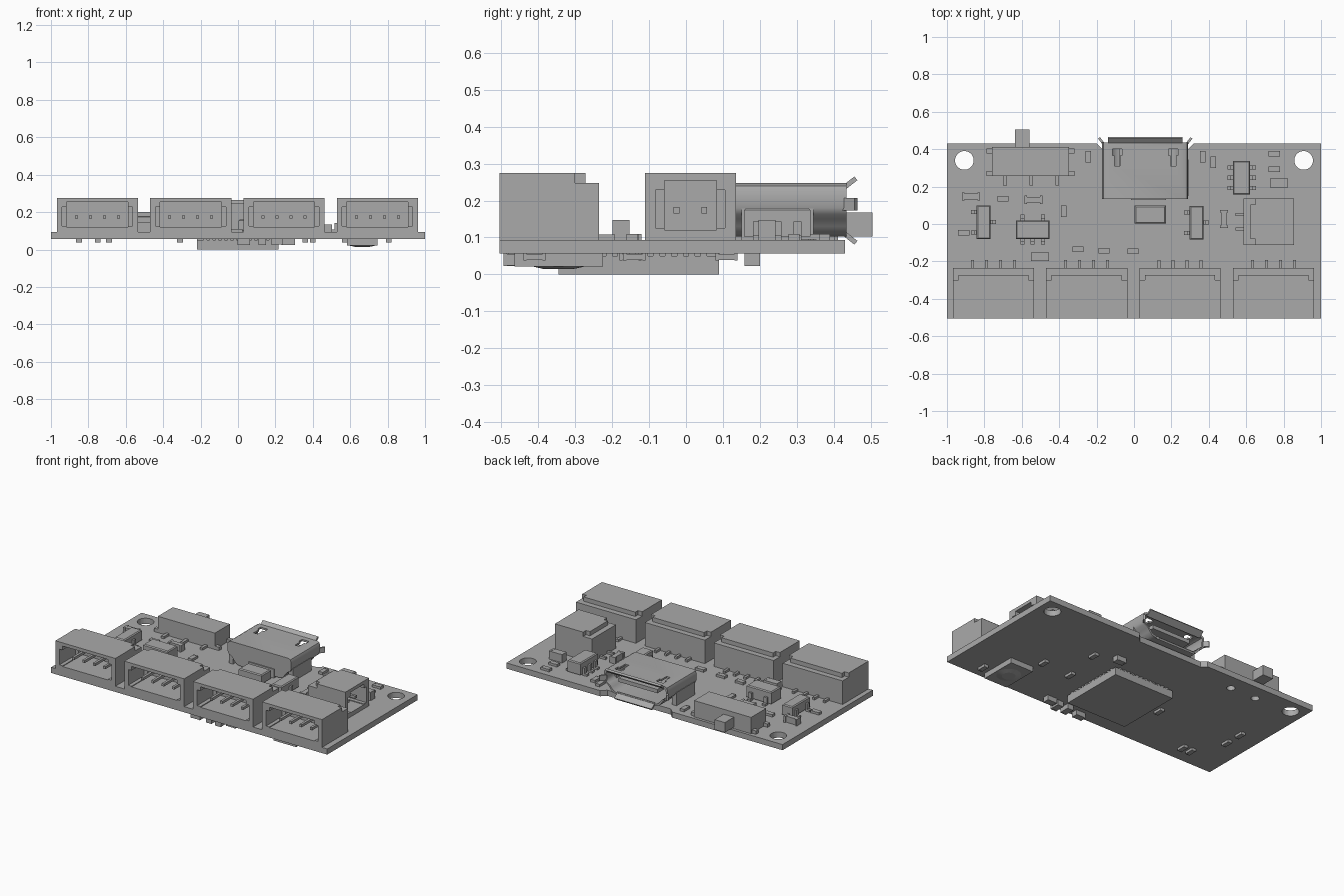
import bpy, bmesh, math
from mathutils import Matrix, Vector

if "Cube" in bpy.data.objects:
    bpy.data.objects.remove(bpy.data.objects["Cube"], do_unlink=True)

grey = bpy.data.materials.new("plain_grey")
grey.use_nodes = True
GREY = (0.4, 0.4, 0.4, 1)
grey.diffuse_color = GREY
next(n for n in grey.node_tree.nodes if n.type == "BSDF_PRINCIPLED").inputs["Base Color"].default_value = GREY

TOP, BOTTOM = 0.093, 0.056   # board faces


def finish(name, bm):
    bmesh.ops.recalc_face_normals(bm, faces=bm.faces)
    mesh = bpy.data.meshes.new(name)
    bm.to_mesh(mesh)
    bm.free()
    mesh.materials.append(grey)
    ob = bpy.data.objects.new(name, mesh)
    bpy.context.collection.objects.link(ob)
    return ob


def boxes(name, spans):
    """One object from boxes, each ((x0, x1), (y0, y1), (z0, z1))."""
    bm = bmesh.new()
    for span in spans:
        mid = Vector([(a + b) / 2 for a, b in span])
        size = Vector([b - a for a, b in span])
        bmesh.ops.create_cube(bm, size=1, matrix=Matrix.Translation(mid) @ Matrix.Diagonal(size).to_4x4())
    return finish(name, bm)


def prism(name, points, axis, a, b):
    """Extrude a 2D profile along y or z from a to b."""
    place = (lambda u, v: (u, a, v)) if axis == "y" else (lambda u, v: (u, v, a))
    bm = bmesh.new()
    face = bm.faces.new([bm.verts.new(place(u, v)) for u, v in points])
    out = bmesh.ops.extrude_face_region(bm, geom=[face])
    move = (0, b - a, 0) if axis == "y" else (0, 0, b - a)
    bmesh.ops.translate(bm, vec=move, verts=[v for v in out["geom"] if isinstance(v, bmesh.types.BMVert)])
    return finish(name, bm)


def cut(ob, *cutters):
    bpy.context.view_layer.objects.active = ob
    for c in cutters:
        mod = ob.modifiers.new("cut", "BOOLEAN")
        mod.operation, mod.object, mod.solver = "DIFFERENCE", c, "EXACT"
        bpy.ops.object.modifier_apply(modifier=mod.name)
        bpy.data.objects.remove(c, do_unlink=True)


def place(ob, x, y, turn=0):
    ob.data.transform(Matrix.Translation((x, y, 0)) @ Matrix.Rotation(math.radians(turn), 4, "Z"))


def circle(x, y, r, n=32):
    return [(x + r * math.cos(2 * math.pi * i / n), y + r * math.sin(2 * math.pi * i / n)) for i in range(n)]


# Circuit board with a recess behind the power socket
USB = 0.06
board = prism("circuit_board", [(-1, -0.505), (1, -0.505), (1, 0.43), (USB + 0.26, 0.43), (USB + 0.23, 0.4),
                                (USB - 0.23, 0.4), (USB - 0.26, 0.43), (-1, 0.43)], "z", BOTTOM, TOP)
cut(board, *[prism("hole_cutter", circle(x, 0.34, 0.05), "z", 0, 0.2) for x in (-0.907, 0.907)],
    *[prism("peg_cutter", circle(x, 0.325, 0.025, 20), "z", 0, 0.2) for x in (-0.65, -0.465)])


# Cable sockets, opening towards -y before turning
def cable_socket(name, x, y, half, pins, turn=0):
    body = boxes(name, [((-half, half), (-0.135, 0.134), (TOP, 0.275))])
    inner = half - 0.053
    cutters = [((-1, 1), (0.098, 1), (0.247, 1)),
               ((-inner, inner), (-1, 0.07), (0.12, 0.254)),
               ((-inner - 0.024, inner + 0.024), (-1, 0.03), (0.125, 0.228))]
    for s in (-1, 1):
        cutters.append((tuple(sorted((s * (half - 0.03), s))), (0.07, 1), (0.247, 1)))
    cut(body, *[boxes("cutter", [c]) for c in cutters])
    xs = [(i - (pins - 1) / 2) * 0.075 for i in range(pins)]
    legs = boxes(name + "_pins", [((u - 0.008, u + 0.008), (-0.05, 0.178), (TOP, 0.108)) for u in xs]
                 + [((u - 0.008, u + 0.008), (-0.1, 0.08), (0.165, 0.182)) for u in xs])
    for ob in (body, legs):
        place(ob, x, y, turn)


for i in range(4):
    cable_socket(f"front_socket_{i + 1}", -0.752 + i * 0.499, -0.37, 0.217, 4)
cable_socket("side_socket", 0.72, 0.012, 0.123, 2, 90)


# Power socket: hollow shell with rounded lower corners
def shell_profile(inset):
    half = [(0.145, 0.103), (0.168, 0.11), (0.185, 0.13), (0.2, 0.15), (0.222, 0.163), (0.23, 0.18),
            (0.23, 0.226), (0.224, 0.24), (0.21, 0.247)]
    k = 1 - inset / 0.23
    half = [(x * k, 0.175 + (z - 0.175) * (1 - inset / 0.072)) for x, z in half]
    return [(USB + x, z) for x, z in half] + [(USB - x, z) for x, z in reversed(half)]


shell = prism("power_shell", shell_profile(0), "y", 0.135, 0.435)
cut(shell, prism("cutter", shell_profile(0.012), "y", 0.19, 0.6),
    *[boxes("cutter", [((USB + s * 0.15 - w, USB + s * 0.15 + w), (a, b), (0.21, 0.3))])
      for s in (-1, 1) for w, a, b in ((0.026, 0.365, 0.4), (0.014, 0.31, 0.366))])
bpy.ops.object.select_all(action="DESELECT")
shell.select_set(True)
bpy.context.view_layer.objects.active = shell
bpy.ops.object.shade_smooth_by_angle(angle=math.radians(40))
boxes("power_tongue", [((USB - 0.14, USB + 0.14), (0.18, 0.41), (0.175, 0.2))])
boxes("power_rear_tab", [((USB - 0.075, USB + 0.11), (0.128, 0.15), (TOP, 0.15))])
boxes("power_feet", [(tuple(sorted((USB + s * 0.2, USB + s * 0.232))), (0.15, 0.345), (TOP, 0.178)) for s in (-1, 1)])


# Flared lips around the mouth of the shell
def lip(name, width, x, z, turn):
    bm = bmesh.new()
    bmesh.ops.create_cube(bm, size=1, matrix=Matrix.Translation((x, 0.442, z)) @ Matrix.Rotation(turn, 4, "Y")
                          @ Matrix.Rotation(math.radians(38), 4, "X") @ Matrix.Diagonal((width, 0.046, 0.013, 1)))
    finish(name, bm)


lip("upper_lip", 0.4, USB, 0.246, 0)
lip("lower_lip", 0.27, USB, 0.1, math.pi)
lip("left_lip", 0.035, USB + 0.233, 0.19, math.pi / 2)
lip("right_lip", 0.035, USB - 0.233, 0.19, -math.pi / 2)

# Slide switch
boxes("slide_switch", [((-0.76, -0.347), (0.257, 0.412), (TOP, 0.2))])
boxes("switch_lever", [((-0.635, -0.56), (0.4, 0.505), (0.103, 0.168))])
boxes("switch_tabs", [((x - 0.017, x + 0.017), (y - 0.013, y + 0.013), (TOP, 0.115))
                      for x in (-0.772, -0.335) for y in (0.27, 0.39)]
      + [((x - 0.01, x + 0.01), (0.205, 0.26), (TOP, 0.108)) for x in (-0.69, -0.55, -0.41)])


# Leaded chips: long axis along y before turning
def chip(name, x, y, w, l, left, right, top, turn=0):
    body = boxes(name, [((-w, w), (-l, l), (0.103, top))])
    bm = bmesh.new()
    bm.from_mesh(body.data)
    rim = [e for e in bm.edges if all(v.co.z > top - 0.001 for v in e.verts)]
    bmesh.ops.bevel(bm, geom=rim, offset=0.006, segments=1, affect="EDGES")
    bm.to_mesh(body.data)
    bm.free()
    spans = []
    for s, rows in ((-1, left), (1, right)):
        for r in rows:
            row = (r - 0.011, r + 0.011)
            spans.append((tuple(sorted((s * w, s * (w + 0.03)))), row, (TOP, 0.106)))
            spans.append((tuple(sorted((s * w, s * (w + 0.013)))), row, (TOP, 0.143)))
    legs = boxes(name + "_legs", spans)
    for ob in (body, legs):
        place(ob, x, y, turn)


three, pair = (-0.055, 0, 0.055), (-0.055, 0.055)
chip("six_leg_chip", 0.575, 0.247, 0.046, 0.09, three, three, 0.18)
chip("five_leg_chip", -0.542, -0.03, 0.05, 0.09, pair, three, 0.18, -90)
chip("left_transistor", 0.335, 0.007, 0.037, 0.09, pair, (0,), 0.17)
chip("right_transistor", -0.804, 0.01, 0.037, 0.09, pair, (0,), 0.17)
chip("diode", 0.087, 0.05, 0.048, 0.083, (), (), 0.16, 90)


# Small parts: body with two end caps
def small_part(name, x, y, turn, l, w, z0, z1, waist=0.0):
    e = l * 0.28
    ob = boxes(name, [((-l + e, l - e), (-w + waist, w - waist), (z0 + 0.001, z1 - 0.001)),
                      ((-l, -l + e), (-w, w), (z0, z1)), ((l - e, l), (-w, w), (z0, z1))])
    place(ob, x, y, turn)


for i, (x, y, t) in enumerate([(-0.7, 0.135, 0), (-0.91, -0.046, 0), (-0.375, 0.068, 90), (-0.245, 0.36, 90),
                               (0.367, 0.36, 90), (0.423, 0.33, 90), (0.75, 0.375, 0), (0.75, 0.292, 0),
                               (-0.3, -0.135, 0), (-0.16, -0.142, 0), (-0.005, -0.146, 0)]):
    small_part(f"resistor_{i + 1}", x, y, t, 0.03, 0.015, TOP, 0.11)
for i, (x, y) in enumerate([(-0.503, -0.176), (0.775, 0.219)]):
    small_part(f"capacitor_{i + 1}", x, y, 0, 0.048, 0.023, TOP, 0.148)
for i, (x, y, t) in enumerate([(-0.872, 0.147, 0), (-0.538, 0.13, 0), (0.481, 0.026, 90)]):
    small_part(f"lamp_{i + 1}", x, y, t, 0.048, 0.022, TOP, 0.135, 0.007)

# Underside: processor with edge pads
boxes("processor", [((-0.218, 0.216), (-0.345, 0.09), (0, 0.05))])
pads = []
for i in range(12):
    p = (i - 5.5) * 0.032
    pads.append(((p - 0.009, p + 0.009), (-0.346, 0.091), (0.046, BOTTOM)))
    pads.append(((-0.219, 0.217), (p - 0.137, p - 0.119), (0.046, BOTTOM)))
boxes("processor_pads", pads)

# Underside: push button with shallow dome
boxes("push_button", [((0.582, 0.747), (-0.465, -0.225), (0.022, BOTTOM))])
bm = bmesh.new()
bmesh.ops.create_cone(bm, cap_ends=True, segments=32, radius1=0.04, radius2=0.075, depth=0.008,
                      matrix=Matrix.Translation((0.665, -0.345, 0.0185)))
finish("button_dome", bm)

# Underside: small parts
for i, (x, y, t) in enumerate([(0.805, -0.41, 90), (0.57, -0.14, 90), (0.36, -0.15, 90), (0.4, 0.11, 90),
                               (-0.31, -0.14, 90), (-0.69, -0.38, 90), (-0.75, -0.38, 90),
                               (-0.85, -0.17, 90), (-0.85, -0.05, 90)]):
    small_part(f"lower_resistor_{i + 1}", x, y, t, 0.03, 0.015, 0.038, BOTTOM)
for i, (x, y, t) in enumerate([(0.26, 0.18, 0), (0.27, -0.44, 0), (0.2, -0.46, 90),
                               (0.13, -0.455, 90), (0.03, -0.465, 0)]):
    small_part(f"lower_capacitor_{i + 1}", x, y, t, 0.034, 0.021, 0.023, BOTTOM)
